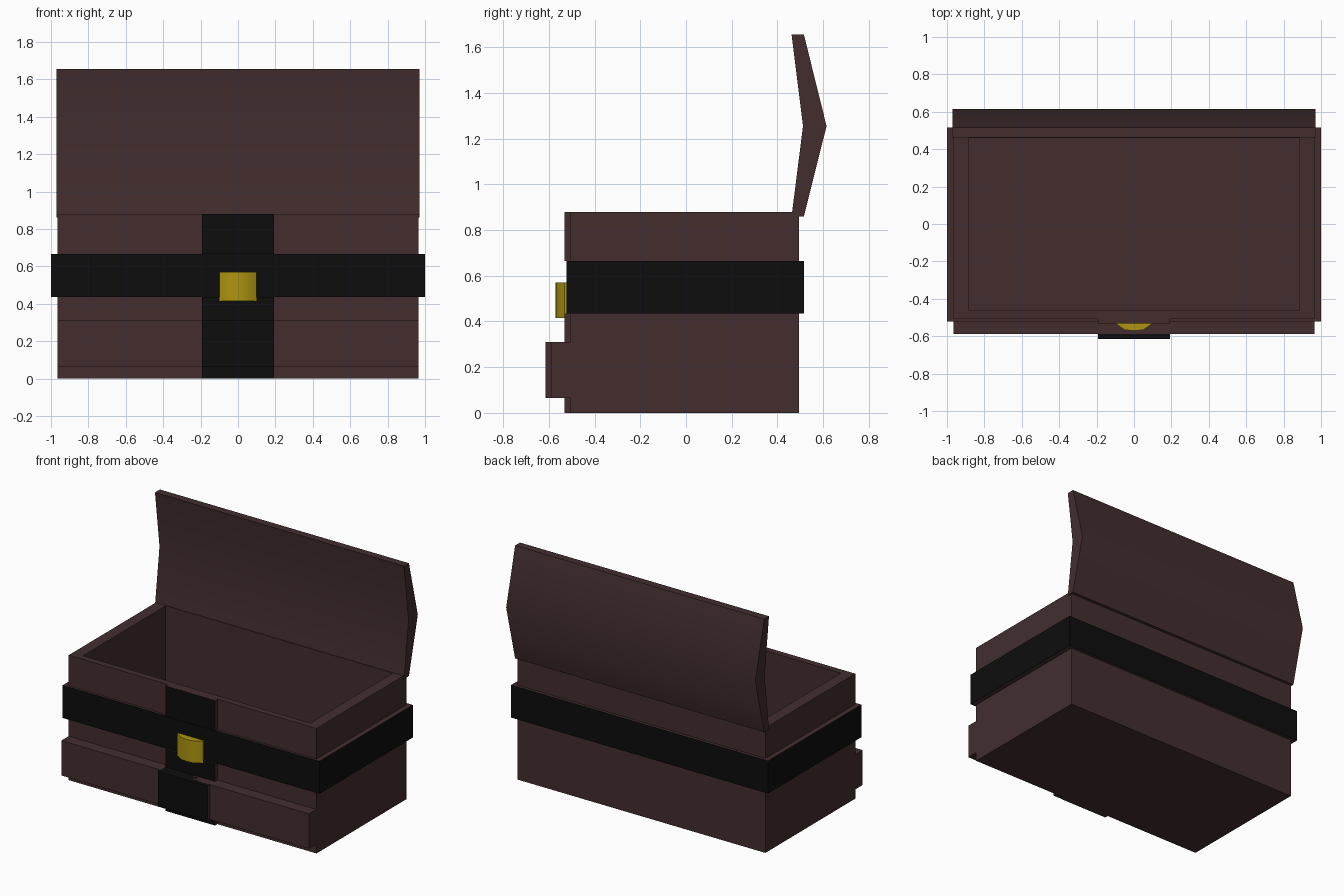
import bpy
import bmesh
import math

cube = bpy.data.objects.get("Cube")
if cube:
    bpy.data.objects.remove(cube, do_unlink=True)


def material(name, rgb):
    mat = bpy.data.materials.new(name)
    mat.use_nodes = True
    color = (*rgb, 1.0)
    mat.diffuse_color = color
    mat.node_tree.nodes["Principled BSDF"].inputs["Base Color"].default_value = color
    return mat


wood = material("dark brown wood", (0.056, 0.027, 0.028))
iron = material("black iron", (0.004, 0.004, 0.004))
gold = material("gold", (0.42, 0.30, 0.005))


def finish(name, bm, mats, rule=None):
    """Turn a bmesh into an object; rule(normal) picks the material slot."""
    bmesh.ops.recalc_face_normals(bm, faces=bm.faces)
    if rule:
        for face in bm.faces:
            face.material_index = int(rule(face.normal))
    mesh = bpy.data.meshes.new(name)
    bm.to_mesh(mesh)
    bm.free()
    for mat in mats:
        mesh.materials.append(mat)
    obj = bpy.data.objects.new(name, mesh)
    bpy.context.collection.objects.link(obj)
    return obj


def box(name, x, y0, y1, z0, z1, mats, rule=None):
    """Block that is symmetric in x."""
    bm = bmesh.new()
    bmesh.ops.create_cube(bm, size=1)
    for v in bm.verts:
        v.co = (v.co.x * 2 * x, y1 if v.co.y > 0 else y0, z1 if v.co.z > 0 else z0)
    return finish(name, bm, mats, rule)


def frame(name, outer, inner, z0, z1, mats, floor=None, rule=None):
    """Rectangular ring; outer and inner are (half width, front, back)."""
    bm = bmesh.new()

    def loop(size, z):
        x, y0, y1 = size
        return [bm.verts.new((a, b, z)) for a, b in ((-x, y0), (x, y0), (x, y1), (-x, y1))]

    loops = [loop(outer, z0), loop(outer, z1), loop(inner, z1),
             loop(inner, z0 if floor is None else floor)]
    pairs = list(zip(loops, loops[1:]))
    if floor is None:
        pairs.append((loops[-1], loops[0]))
    else:
        bm.faces.new(loops[0])
        bm.faces.new(loops[-1])
    for a, b in pairs:
        for i in range(4):
            j = (i + 1) % 4
            bm.faces.new((a[i], a[j], b[j], b[i]))
    return finish(name, bm, mats, rule)


def prism(name, points, offset, mats):
    """Extrude a closed outline along the given offset, smooth over soft bends."""
    bm = bmesh.new()
    face = bm.faces.new([bm.verts.new(p) for p in points])
    result = bmesh.ops.extrude_face_region(bm, geom=[face], use_keep_orig=True)
    moved = [g for g in result["geom"] if isinstance(g, bmesh.types.BMVert)]
    bmesh.ops.translate(bm, verts=moved, vec=offset)
    obj = finish(name, bm, mats)
    bpy.ops.object.select_all(action="DESELECT")
    obj.select_set(True)
    bpy.context.view_layer.objects.active = obj
    bpy.ops.object.shade_smooth_by_angle(angle=math.radians(32))
    return obj


# Hollow chest body and the raised lower front board
frame("chest_body", (0.965, -0.505, 0.495), (0.885, -0.46, 0.46), 0, 0.88, [wood], floor=0.06)
box("front_board", 0.965, -0.588, -0.505, 0.065, 0.31, [wood])

# Band around the body: iron on its outer sides, wood on its edges
frame("iron_band", (1.0, -0.522, 0.516), (0.95, -0.49, 0.48), 0.435, 0.665,
      [wood, iron], rule=lambda n: abs(n.z) < 0.5)

# Front strap pieces: iron on the front, wood on the edges
for part, z0, z1 in (("lower", 0, 0.435), ("upper", 0.665, 0.88)):
    box(part + "_strap", 0.193, -0.531, -0.505, z0, z1, [wood, iron], lambda n: n.y < -0.5)
box("board_strap", 0.193, -0.615, -0.525, 0.065, 0.31, [wood, iron],
    lambda n: n.y < -0.5 or n.z > 0.5)

# Faceted latch on the band
latch = [(-0.1, -0.515), (-0.1, -0.531), (-0.05, -0.566), (0, -0.571),
         (0.05, -0.566), (0.1, -0.531), (0.1, -0.515)]
prism("latch", [(x, y, 0.415) for x, y in latch], (0, 0, 0.155), [gold])

# Open lid with a bend along its middle
lid = [(0.462, 0.86), (0.516, 0.86), (0.615, 1.255), (0.516, 1.655),
       (0.462, 1.655), (0.512, 1.255)]
prism("open_lid", [(-0.97, y, z) for y, z in lid], (1.94, 0, 0), [wood])
